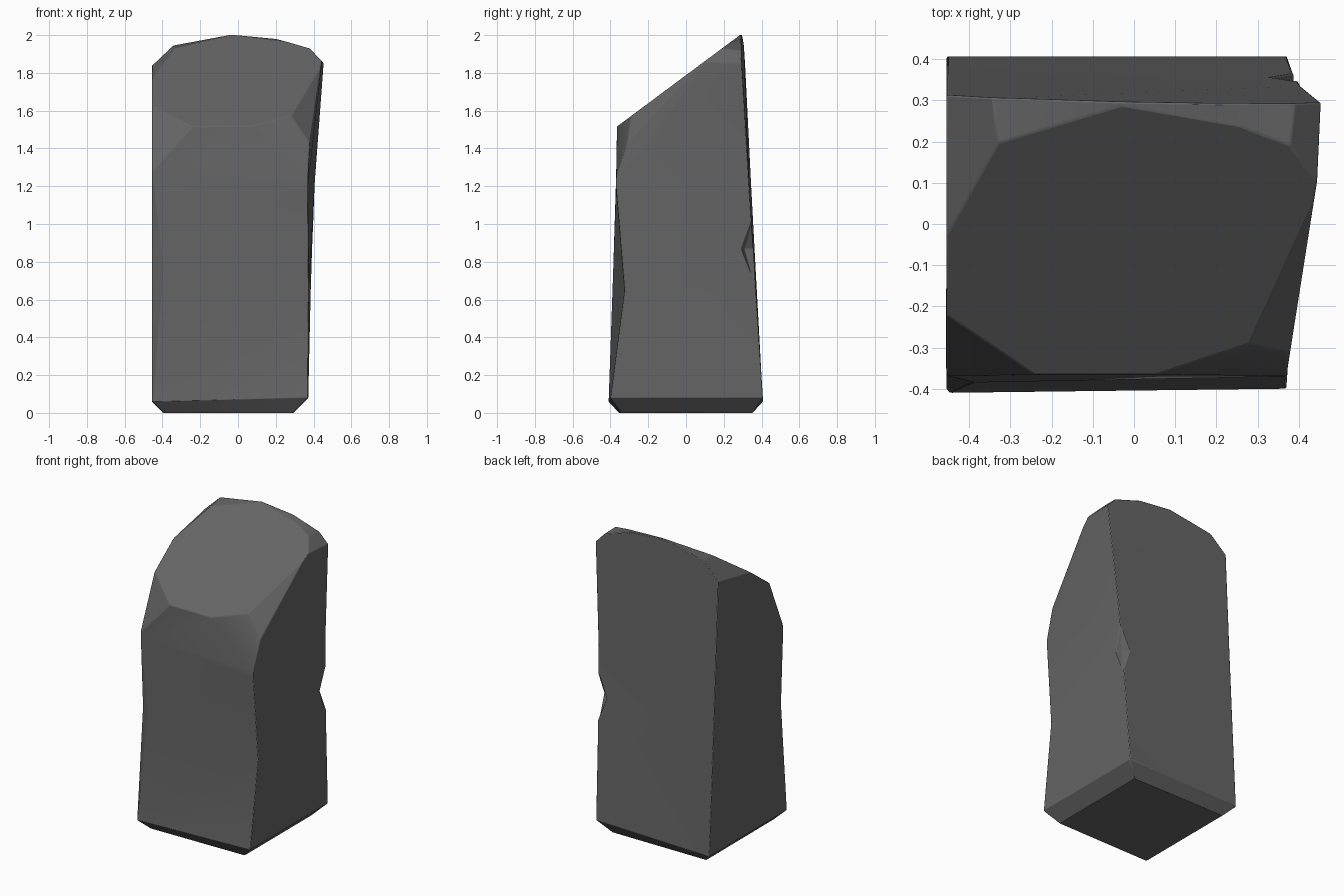
import bpy, bmesh
from math import pi
from mathutils import Vector, Matrix

if "Cube" in bpy.data.objects:
    bpy.data.objects.remove(bpy.data.objects["Cube"])

# corner columns of the stone, bottom to top (slightly pinched at the waist)
columns = [
    [(-.448, -.41, .06), (-.39, -.385, .78), (-.45, -.37, 1.25), (-.45, -.355, 2.1)],
    [(.37, -.40, .08), (.375, -.325, .65), (.37, -.37, 1.2), (.37, -.355, 2.1)],
    [(.372, .407, .08), (.385, .37, .65), (.405, .335, 1.2), (.472, .28, 2.1)],
    [(-.455, .407, .06), (-.455, .372, .7), (-.455, .345, 1.2), (-.455, .30, 2.1)],
    [(-.455, -.40, .06), (-.455, -.34, .78), (-.455, -.36, 1.25), (-.455, -.345, 2.1)],
]

bm = bmesh.new()
rings = []
for col in columns:
    x, y, z = col[0]
    # foot is tucked in under the lower edge
    foot = (x + (.06 if x < 0 else -.08), y + (.055 if y < 0 else -.055), 0)
    rings.append([bm.verts.new(p) for p in [foot] + col])
n = len(rings)
for i in range(n):
    a, b = rings[i], rings[(i + 1) % n]
    for k in range(4):
        bm.faces.new((a[k], b[k], b[k + 1], a[k + 1]))
bm.faces.new([r[0] for r in reversed(rings)])
bm.faces.new([r[-1] for r in rings])
bmesh.ops.triangulate(bm, faces=[f for f in bm.faces if len(f.verts) == 4])


def chip(p, q, r):
    """Slice off everything outside the plane through three points."""
    p, q, r = Vector(p), Vector(q), Vector(r)
    no = (q - p).cross(r - p).normalized()
    if no.dot(p - Vector((0, 0, .9))) < 0:
        no = -no
    geom = bm.verts[:] + bm.edges[:] + bm.faces[:]
    bmesh.ops.bisect_plane(bm, geom=geom, plane_co=p, plane_no=no,
                           clear_outer=True, dist=1e-5)
    open_edges = [e for e in bm.edges if e.is_boundary]
    if open_edges:
        bmesh.ops.holes_fill(bm, edges=open_edges, sides=0)


# sloping top, then chipped corners around it
chip((-.4, -.36, 1.52), (.4, -.36, 1.52), (0, .285, 2.0))
chip((-.33, .195, 1.934), (-.455, -.03, 1.767), (-.455, .32, 1.84))
chip((-.33, .195, 1.934), (-.04, .285, 2.0), (-.33, .31, 1.948))
chip((.17, .28, 1.99), (.36, .20, 1.935), (.40, .30, 1.915))
chip((-.02, .29, 2.0), (.17, .25, 1.974), (.22, .29, 1.978))
chip((.45, .09, 1.855), (.38, .19, 1.929), (.455, .29, 1.85))
chip((-.455, -.22, 1.625), (-.25, -.36, 1.52), (-.45, -.37, 1.28))
chip((.28, -.29, 1.573), (.07, -.36, 1.52), (.37, -.37, 1.25))
chip((.28, -.29, 1.573), (.44, .06, 1.833), (.375, -.30, 1.45))
bmesh.ops.recalc_face_normals(bm, faces=bm.faces)

mesh = bpy.data.meshes.new("standing_stone")
bm.to_mesh(mesh)
bm.free()
stone = bpy.data.objects.new("standing_stone", mesh)
bpy.context.collection.objects.link(stone)

# dark stone colour
dark = bpy.data.materials.new("dark_stone")
dark.diffuse_color = (.13, .13, .13, 1)
dark.use_nodes = True
dark.node_tree.nodes["Principled BSDF"].inputs["Base Color"].default_value = dark.diffuse_color
mesh.materials.append(dark)

# shallow notch in the back right edge
cb = bmesh.new()
bmesh.ops.create_uvsphere(cb, u_segments=4, v_segments=2, radius=1)
cb.transform(Matrix.Translation((.433, .393, .87)) @ Matrix.Rotation(pi / 4, 4, 'Z')
             @ Matrix.Diagonal((.12, .25, .3, 1)))
cm = bpy.data.meshes.new("notch_cutter")
cb.to_mesh(cm)
cb.free()
cm.materials.append(dark)
cutter = bpy.data.objects.new("notch_cutter", cm)
bpy.context.collection.objects.link(cutter)
cutter.hide_render = True
cutter.hide_set(True)

notch = stone.modifiers.new("notch", 'BOOLEAN')
notch.object = cutter
notch.operation = 'DIFFERENCE'
notch.solver = 'EXACT'

# softened edges
soft = stone.modifiers.new("soft_edges", 'BEVEL')
soft.width = .008
soft.segments = 2
soft.limit_method = 'ANGLE'
soft.angle_limit = .5

bpy.context.view_layer.objects.active = stone
stone.select_set(True)
bpy.ops.object.shade_smooth_by_angle(angle=.4)
